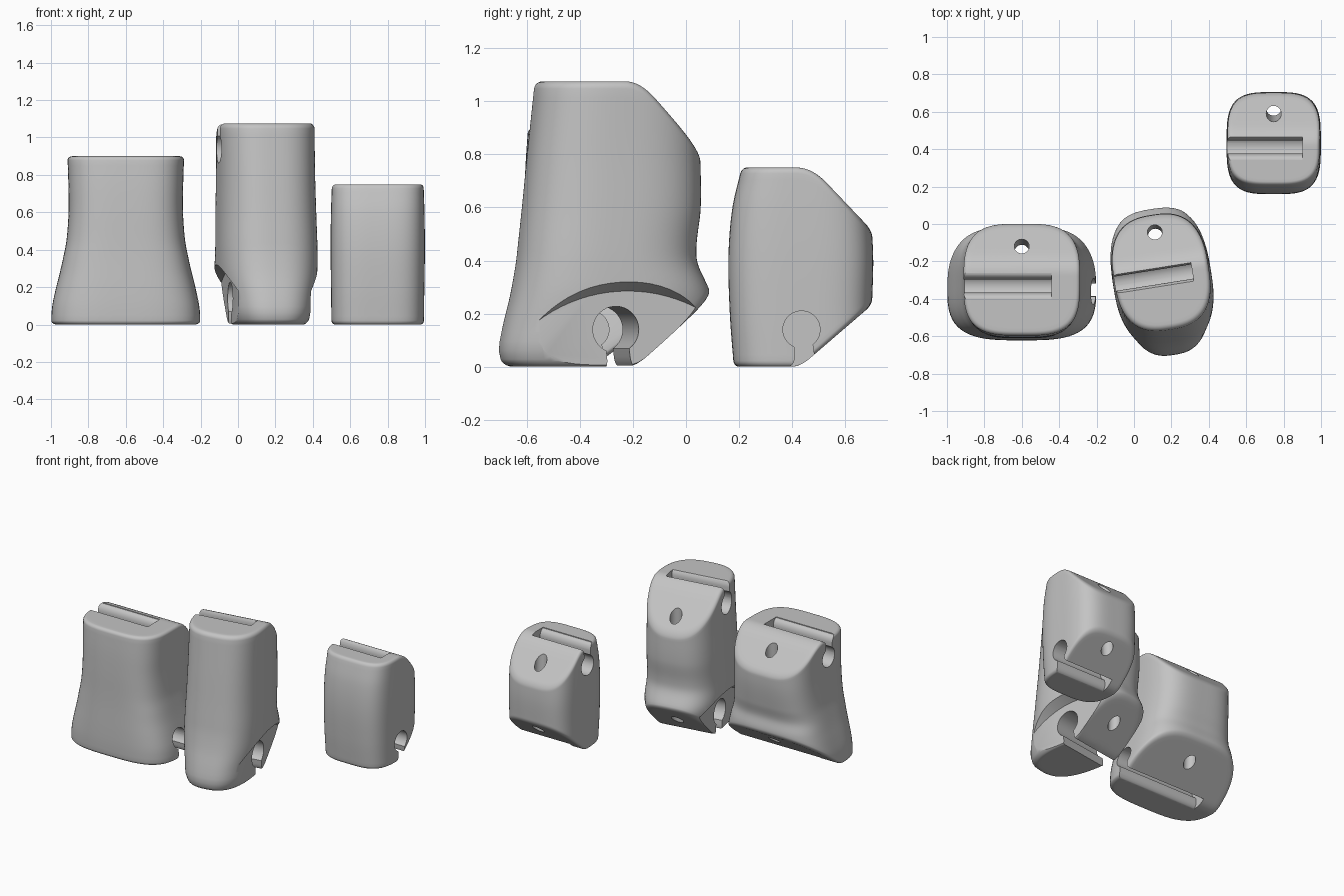
import bpy, bmesh, math
from mathutils import Matrix

old = bpy.data.objects.get("Cube")
if old:
    bpy.data.objects.remove(old, do_unlink=True)

grey = bpy.data.materials.new("matte_grey")
grey.use_nodes = True
COLOUR = (0.55, 0.55, 0.55, 1)
grey.diffuse_color = COLOUR
grey.node_tree.nodes["Principled BSDF"].inputs["Base Color"].default_value = COLOUR


def section(stations, z):
    """Smoothly interpolate (half width, front y, back y) at height z."""
    if z <= stations[0][0]:
        return stations[0][1:]
    if z >= stations[-1][0]:
        return stations[-1][1:]
    i = max(j for j in range(len(stations) - 1) if stations[j][0] <= z)
    a, b = stations[i], stations[i + 1]
    p, q = stations[max(i - 1, 0)], stations[min(i + 2, len(stations) - 1)]
    w = b[0] - a[0]
    t = (z - a[0]) / w
    out = []
    for k in (1, 2, 3):
        m0 = (b[k] - p[k]) / (b[0] - p[0]) * w
        m1 = (q[k] - a[k]) / (q[0] - a[0]) * w
        d = b[k] - a[k]
        out.append(a[k] + t * (m0 + t * (3 * d - 2 * m0 - m1 + t * (m0 + m1 - 2 * d))))
    return out


def soft_min(a, b, k):
    h = max(k - abs(a - b), 0) / k
    return min(a, b) - h * h * k / 4


def volume(mesh):
    bm = bmesh.new()
    bm.from_mesh(mesh)
    amount = bm.calc_volume(signed=True)
    bm.free()
    return amount


def to_object(name, bm):
    bmesh.ops.recalc_face_normals(bm, faces=bm.faces)
    if bm.calc_volume(signed=True) < 0:
        bmesh.ops.reverse_faces(bm, faces=bm.faces)
    mesh = bpy.data.meshes.new(name)
    bm.to_mesh(mesh)
    bm.free()
    mesh.materials.append(grey)
    obj = bpy.data.objects.new(name, mesh)
    bpy.context.collection.objects.link(obj)
    return obj


def make_body(name, stations, power, height, top_slope, low_slope, fillet, sides=96):
    """Loft a rounded block whose top and bottom both slope away at the back."""
    def top(y):
        return soft_min(height, height - top_slope[1] * (y - top_slope[0]), 0.06)

    def bottom(y):
        return -soft_min(0, -low_slope[1] * (y - low_slope[0]), 0.03)

    def outline(ang, z, k):
        c, s = math.cos(ang), math.sin(ang)
        r = k * (abs(c) ** power + abs(s) ** power) ** (-1 / power)
        hx, yf, yb = section(stations, z)
        return hx * r * c, (yf + yb) / 2 + (yb - yf) / 2 * r * s

    def on_cap(ang, k, inset, upper):
        z = height if upper else 0
        for _ in range(12):
            y = outline(ang, z, k)[1]
            z = top(y) - inset if upper else bottom(y) + inset
        return (*outline(ang, z, k), z)

    # scale and drop of each ring from the cap centre out to the wall
    edge = 1 - fillet / 0.3
    cap = [(edge * j / 14, 0) for j in range(1, 14)]
    for j in range(6):
        a = j / 5 * math.pi / 2
        cap.append((edge + (1 - edge) * math.sin(a), fillet * (1 - math.cos(a))))
    angles = [2 * math.pi * i / sides for i in range(sides)]
    rows = [[on_cap(a, k, d, False) for a in angles] for k, d in cap]
    low, high = rows[-1], [on_cap(a, 1, fillet, True) for a in angles]
    wall_steps = 30
    for j in range(1, wall_steps):
        row = []
        for a, p, q in zip(angles, low, high):
            z = p[2] + (q[2] - p[2]) * j / wall_steps
            row.append((*outline(a, z, 1), z))
        rows.append(row)
    rows += [[on_cap(a, k, d, True) for a in angles] for k, d in reversed(cap)]

    bm = bmesh.new()
    rings = [[bm.verts.new(p) for p in row] for row in rows]
    for r0, r1 in zip(rings, rings[1:]):
        for i in range(sides):
            j = (i + 1) % sides
            bm.faces.new((r0[i], r0[j], r1[j], r1[i]))
    for ring, upper in ((rings[0], False), (rings[-1], True)):
        mid = bm.verts.new(on_cap(0, 0, 0, upper))
        for i in range(sides):
            bm.faces.new((ring[i], ring[(i + 1) % sides], mid))
    return to_object(name, bm)


def slot(y, z, x0, x1, direction, size=1.0):
    """Snap-hinge groove: a round bore with a narrow mouth and rounded lips."""
    start = math.asin(0.5)
    arc = [start + (2 * math.pi - 2 * start) * i / 32 for i in range(33)]
    profile = [(0.07 * math.sin(a), 0.07 * math.cos(a)) for a in arc]
    lip = [math.pi / 2 * i / 8 for i in range(9)]
    mouth = [(0.07 - 0.035 * math.cos(a), 0.085 + 0.05 * math.sin(a)) for a in lip]
    mouth.append((0.07, 0.3))
    profile += [(-u, v) for u, v in mouth] + list(reversed(mouth))
    c, s = math.cos(direction), math.sin(direction)
    bm = bmesh.new()
    ends = []
    for x in (x0, x1):
        ends.append([bm.verts.new((x, y + size * (v * c - u * s), z + size * (v * s + u * c)))
                     for u, v in profile])
    n = len(profile)
    for i in range(n):
        j = (i + 1) % n
        bm.faces.new((ends[0][i], ends[0][j], ends[1][j], ends[1][i]))
    bm.faces.new(ends[0])
    bm.faces.new(ends[1])
    return to_object("slot_cutter", bm)


def cone(centre, r1, r2, depth, turn, sides=32):
    bm = bmesh.new()
    bmesh.ops.create_cone(bm, cap_ends=True, segments=sides, radius1=r1, radius2=r2,
                          depth=depth, matrix=Matrix.Translation(centre) @ turn)
    return to_object("round_cutter", bm)


def cord_hole(y, z, lean):
    return cone((0, y, z), 0.04, 0.04, 2.4, Matrix.Rotation(lean, 4, 'X'))


def cut(obj, cutter):
    """Subtract the cutter, taking the first solver that gives a sound solid."""
    before = volume(obj.data)
    for solver in ('MANIFOLD', 'EXACT', 'FLOAT'):
        mod = obj.modifiers.new("cut", 'BOOLEAN')
        mod.operation, mod.solver, mod.object = 'DIFFERENCE', solver, cutter
        bpy.context.view_layer.update()
        graph = bpy.context.evaluated_depsgraph_get()
        mesh = bpy.data.meshes.new_from_object(obj.evaluated_get(graph))
        obj.modifiers.clear()
        if 0.5 < volume(mesh) / before < 0.9999:
            obj.data = mesh
            break
    bpy.data.objects.remove(cutter, do_unlink=True)


def finish(obj, cutters, cx, cy, angle=0):
    """Cut the grooves and holes, place the part and smooth its shading."""
    for cutter in cutters:
        cut(obj, cutter)
    obj.data.transform(Matrix.Translation((cx, cy, 0))
                       @ Matrix.Rotation(math.radians(angle), 4, 'Z')
                       @ Matrix.Translation((0, -cy, 0)))
    bpy.ops.object.select_all(action='DESELECT')
    obj.select_set(True)
    bpy.context.view_layer.objects.active = obj
    bpy.ops.object.shade_smooth_by_angle(angle=math.radians(32))


UP, DOWN = math.pi / 2, -math.pi / 2

# Small end segment
end = make_body("end_segment",
                [(0, 0.247, 0.18, 0.7), (0.2, 0.25, 0.165, 0.7), (0.42, 0.252, 0.16, 0.705),
                 (0.6, 0.25, 0.175, 0.69), (0.75, 0.245, 0.21, 0.66)],
                3.5, 0.75, (0.475, 1.05), (0.43, 0.86), 0.022)
finish(end, [slot(0.411, 0.61, -0.5, 0.155, UP),
             slot(0.435, 0.14, -0.155, 0.5, DOWN + 0.12),
             cord_hole(0.59, 0.62, 0.06)], 0.747, 0.43)

# Wide flared segment
wide = make_body("wide_segment",
                 [(0, 0.4, -0.62, -0.02), (0.1, 0.393, -0.622, -0.02), (0.2, 0.372, -0.62, -0.015),
                  (0.28, 0.352, -0.617, -0.015), (0.36, 0.334, -0.614, -0.03),
                  (0.45, 0.317, -0.612, -0.015), (0.6, 0.306, -0.61, 0),
                  (0.75, 0.307, -0.605, 0), (0.9, 0.312, -0.595, 0)],
                 3.4, 0.9, (-0.21, 1.0), (-0.35, 0.75), 0.022)
finish(wide, [slot(-0.332, 0.76, -0.6, 0.16, UP),
              slot(-0.36, 0.14, -0.25, 0.6, DOWN + 0.12),
              cord_hole(-0.12, 0.8, -0.05)], -0.6, -0.3)

# Tall turned segment with a narrow hooked foot
tall = make_body("tall_hooked_segment",
                 [(0, 0.2, -0.69, 0.08), (0.06, 0.225, -0.705, 0.085), (0.15, 0.24, -0.69, 0.088),
                  (0.27, 0.262, -0.66, 0.09), (0.39, 0.264, -0.638, 0.04),
                  (0.46, 0.263, -0.63, 0.036), (0.6, 0.26, -0.615, 0.052),
                  (0.8, 0.256, -0.595, 0.05), (1.08, 0.255, -0.565, 0.04)],
                 2.7, 1.075, (-0.21, 1.07), (-0.22, 0.88), 0.028)
sideways = Matrix.Rotation(math.pi / 2, 4, 'Y')
arches = []
for side in (1, -1):
    radii = (0.575, 0.675) if side > 0 else (0.675, 0.575)
    arches.append(cone((side * 0.295, -0.25, -0.29), *radii, 0.2, sideways, 96))
finish(tall, arches + [slot(-0.28, 0.94, -0.5, 0.165, UP, 1.1),
                       slot(-0.295, 0.14, -0.5, 0.5, DOWN + 0.1, 1.25),
                       cord_hole(-0.04, 0.93, -0.03)], 0.147, -0.27, 9)
